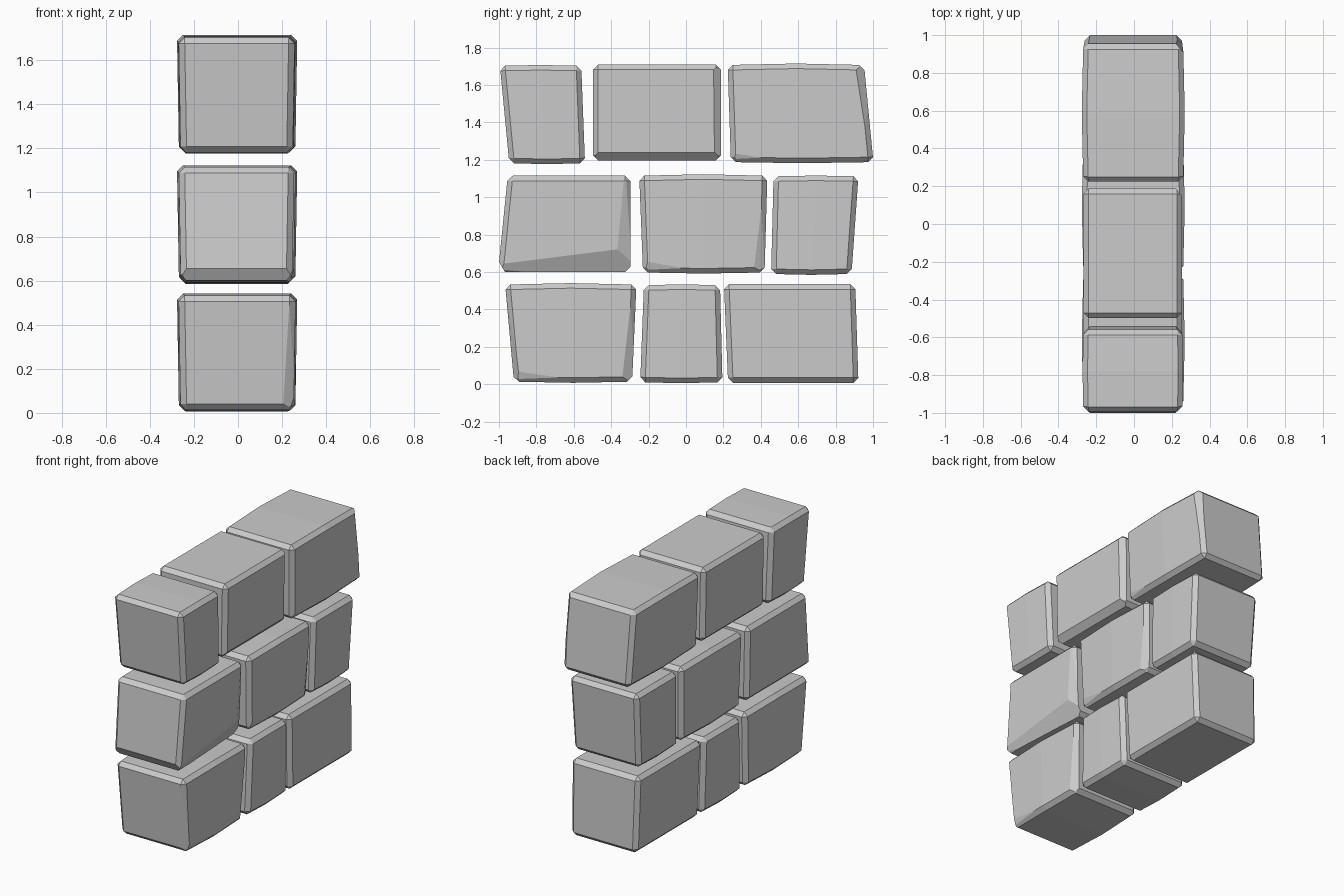
import bpy, bmesh
from mathutils import Vector

if "Cube" in bpy.data.objects:
    bpy.data.objects.remove(bpy.data.objects["Cube"])


def stone(name, top, bottom, z, x, bulge, cuts=(), bev=0.027):
    """Tapered block along y. top/bottom: y ranges, z/x: end ranges,
    bulge: (z top, z bottom, x) swelling of the middle ring, cuts: 3-point planes."""
    bm = bmesh.new()
    rings = []
    for t in (0, 0.5, 1):
        m = 1 if t == 0.5 else 0
        yt = top[0] + (top[1] - top[0]) * t
        yb = bottom[0] + (bottom[1] - bottom[0]) * t
        x0, x1 = x[0] - m * bulge[2], x[1] + m * bulge[2]
        zb, zt = z[0] - m * bulge[1], z[1] + m * bulge[0]
        # the block is a touch narrower at its base
        rings.append([bm.verts.new(p) for p in (
            (x0 + 0.006, yb, zb), (x1 - 0.006, yb, zb), (x1 + 0.003, yt, zt), (x0 - 0.003, yt, zt))])
    for a, b in zip(rings, rings[1:]):
        for i in range(4):
            j = (i + 1) % 4
            bm.faces.new((a[i], a[j], b[j], b[i]))
    bm.faces.new(rings[0][::-1])
    bm.faces.new(rings[2])
    bmesh.ops.recalc_face_normals(bm, faces=bm.faces)
    # chipped, chamfered edges
    sharp = [e for e in bm.edges if e.calc_face_angle(0) > 0.6]
    bmesh.ops.bevel(bm, geom=sharp, offset=bev, segments=1, affect='EDGES', profile=0.5)
    # larger hewn facets
    centre = Vector((0, (top[0] + top[1]) / 2, (z[0] + z[1]) / 2))
    for pts in cuts:
        a, b, c = map(Vector, pts)
        n = (b - a).cross(c - a).normalized()
        if n.dot(centre - a) > 0:
            n = -n
        cut = bmesh.ops.bisect_plane(bm, geom=bm.verts[:] + bm.edges[:] + bm.faces[:],
                                     plane_co=a, plane_no=n, clear_outer=True)
        edges = [e for e in cut['geom_cut'] if isinstance(e, bmesh.types.BMEdge)]
        if edges:
            bmesh.ops.holes_fill(bm, edges=edges, sides=0)
    bmesh.ops.recalc_face_normals(bm, faces=bm.faces)
    me = bpy.data.meshes.new(name)
    bm.to_mesh(me)
    bm.free()
    ob = bpy.data.objects.new(name, me)
    bpy.context.collection.objects.link(ob)


WIDE, BOX, SMALL = (-0.266, 0.258), (-0.266, 0.252), (-0.266, 0.254)
SWELL, FLAT, SOFT = (0.008, 0.006, 0.008), (0, 0, 0), (0.004, 0.005, 0.004)

# bottom course
stone("bottom_front_stone", (-0.967, -0.265), (-0.92, -0.288), (0.014, 0.533), WIDE, SWELL, [
    ((0.26, -0.91, 0.09), (0.265, -0.56, 0.03), (0.235, -0.91, 0.014)),
    ((0.26, -0.285, 0.51), (0.258, -0.345, 0.05), (0.22, -0.288, 0.05)),
    ((0.25, -0.955, 0.51), (0.205, -0.921, 0.03), (0.255, -0.89, 0.03))])
stone("bottom_middle_stone", (-0.225, 0.182), (-0.245, 0.195), (0.011, 0.53), SMALL, SOFT)
stone("bottom_back_stone", (0.203, 0.905), (0.225, 0.922), (0.008, 0.535), BOX, FLAT)

# middle course
stone("middle_front_stone", (-0.953, -0.298), (-1.005, -0.298), (0.6, 1.115), BOX, FLAT, [
    ((0, -1.0, 0.655), (0.2, -1.0, 0.655), (0, -0.968, 0.6)),
    ((0.25, -0.99, 0.65), (0.25, -0.37, 0.725), (0.205, -0.6, 0.6)),
    ((0.254, -0.33, 1.1), (0.25, -0.37, 0.73), (0.22, -0.298, 0.73))])
stone("middle_centre_stone", (-0.25, 0.435), (-0.23, 0.42), (0.598, 1.115), WIDE, SWELL, [
    ((0.26, -0.22, 0.68), (0.265, 0.1, 0.615), (0.235, -0.22, 0.598)),
    ((0.26, 0.425, 1.1), (0.258, 0.355, 0.62), (0.225, 0.42, 0.62))])
stone("middle_back_stone", (0.468, 0.922), (0.455, 0.885), (0.59, 1.112), SMALL, SOFT)

# top course
stone("top_front_stone", (-0.995, -0.56), (-0.945, -0.54), (1.182, 1.703), SMALL, SOFT)
stone("top_middle_stone", (-0.497, 0.187), (-0.497, 0.187), (1.197, 1.71), BOX, FLAT, [
    ((0.25, 0, 1.243), (0.25, 0.1, 1.243), (0.205, 0, 1.197)),
    ((0.254, 0.148, 1.68), (0.25, 0.148, 1.24), (0.22, 0.187, 1.4))])
stone("top_back_stone", (0.223, 0.952), (0.24, 1.002), (1.188, 1.707), WIDE, SWELL, [
    ((0.26, 0.24, 1.255), (0.265, 0.6, 1.2), (0.235, 0.24, 1.188)),
    ((0.26, 0.91, 1.69), (0.256, 0.98, 1.2), (0.225, 0.952, 1.69))])
